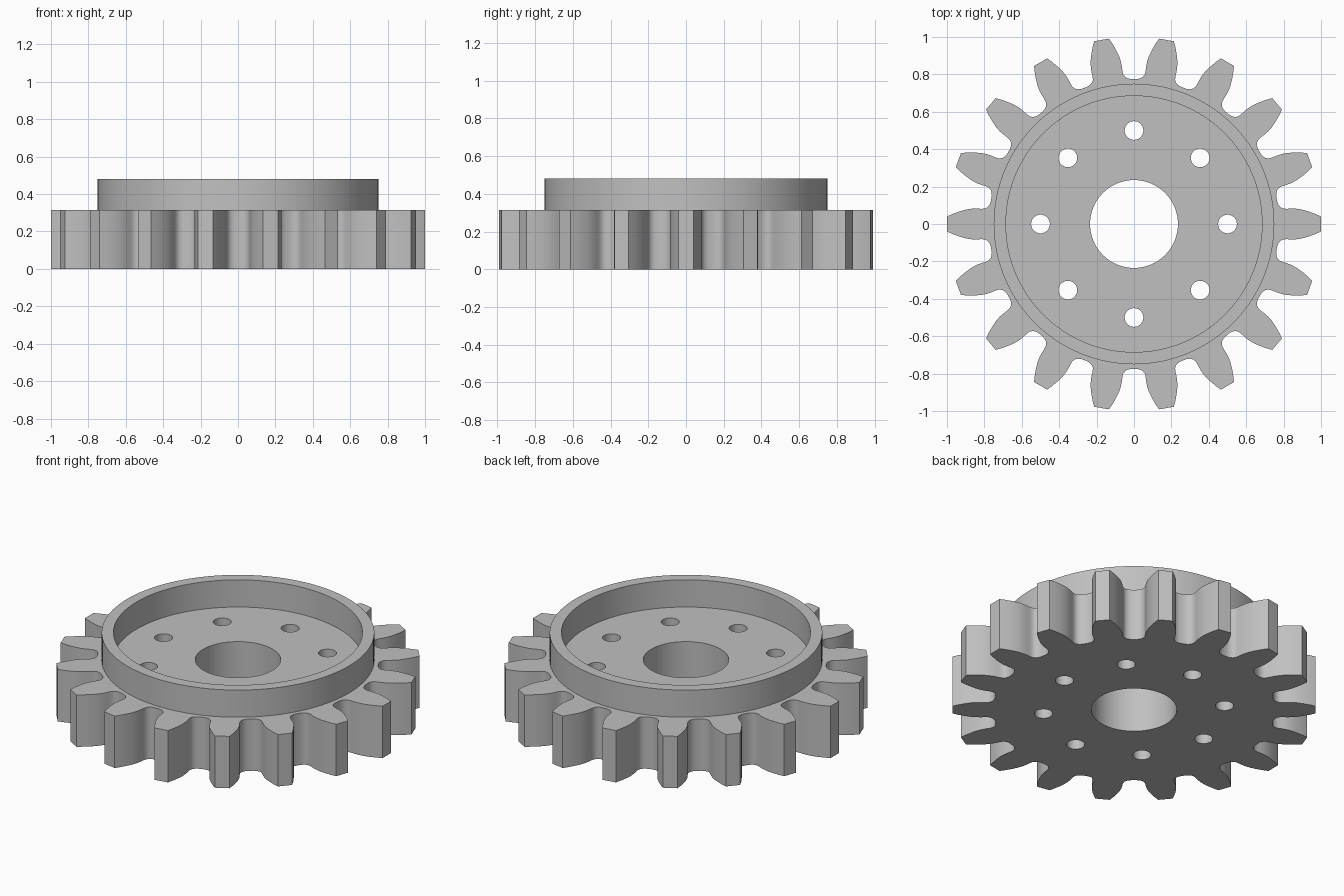
import bpy, bmesh, math
from math import cos, sin, radians, pi

cube = bpy.data.objects.get("Cube")
if cube:
    bpy.data.objects.remove(cube, do_unlink=True)

TEETH = 18
GEAR_TOP = 0.315
RIM_TOP = 0.48

# Single grey metal
metal = bpy.data.materials.new("grey metal")
metal.use_nodes = True
metal.diffuse_color = (0.53, 0.53, 0.53, 1)
metal.node_tree.nodes["Principled BSDF"].inputs["Base Color"].default_value = metal.diffuse_color


def circle(radius, count, cx=0.0, cy=0.0):
    return [(cx + radius * cos(2 * pi * i / count), cy + radius * sin(2 * pi * i / count))
            for i in range(count)]


def gear_outline():
    # Half a tooth, tip to gap centre: radius, angle from tooth axis in degrees
    half = [(1.0, 2.3), (0.97, 3.2), (0.936, 4.1), (0.9, 4.95), (0.87, 5.4), (0.845, 5.6),
            (0.82, 5.68), (0.802, 5.9), (0.788, 6.55), (0.779, 7.6), (0.775, 8.9)]
    tooth = [(r, -a) for r, a in reversed(half)] + half
    pts = []
    for i in range(TEETH):
        for r, a in tooth:
            t = radians(a + i * 360 / TEETH)
            pts.append((r * cos(t), r * sin(t)))
    return pts


def extruded_part(name, loops, z0, z1):
    """Fill nested outlines (inner ones become holes) and extrude upward."""
    bm = bmesh.new()
    edges = []
    for loop in loops:
        vs = [bm.verts.new((x, y, z0)) for x, y in loop]
        edges += [bm.edges.new((vs[i - 1], vs[i])) for i in range(len(vs))]
    bmesh.ops.triangle_fill(bm, use_beauty=True, use_dissolve=False, edges=edges,
                            normal=(0, 0, 1))
    top = bmesh.ops.extrude_face_region(bm, geom=bm.faces[:], use_keep_orig=True)
    verts = [g for g in top["geom"] if isinstance(g, bmesh.types.BMVert)]
    bmesh.ops.translate(bm, verts=verts, vec=(0, 0, z1 - z0))
    bmesh.ops.recalc_face_normals(bm, faces=bm.faces[:])
    mesh = bpy.data.meshes.new(name)
    bm.to_mesh(mesh)
    bm.free()
    mesh.materials.append(metal)
    obj = bpy.data.objects.new(name, mesh)
    bpy.context.collection.objects.link(obj)
    bpy.ops.object.select_all(action='DESELECT')
    obj.select_set(True)
    bpy.context.view_layer.objects.active = obj
    bpy.ops.object.shade_smooth_by_angle(angle=radians(45))
    return obj


# Toothed plate with centre bore and a ring of bolt holes
bolt_holes = [circle(0.05, 32, 0.5 * cos(i * pi / 4), 0.5 * sin(i * pi / 4)) for i in range(8)]
extruded_part("gear_plate", [gear_outline(), circle(0.235, 64)] + bolt_holes, 0.0, GEAR_TOP)

# Raised rim, seated slightly into the plate
extruded_part("raised_rim", [circle(0.75, 128), circle(0.685, 128)], GEAR_TOP - 0.02, RIM_TOP)
